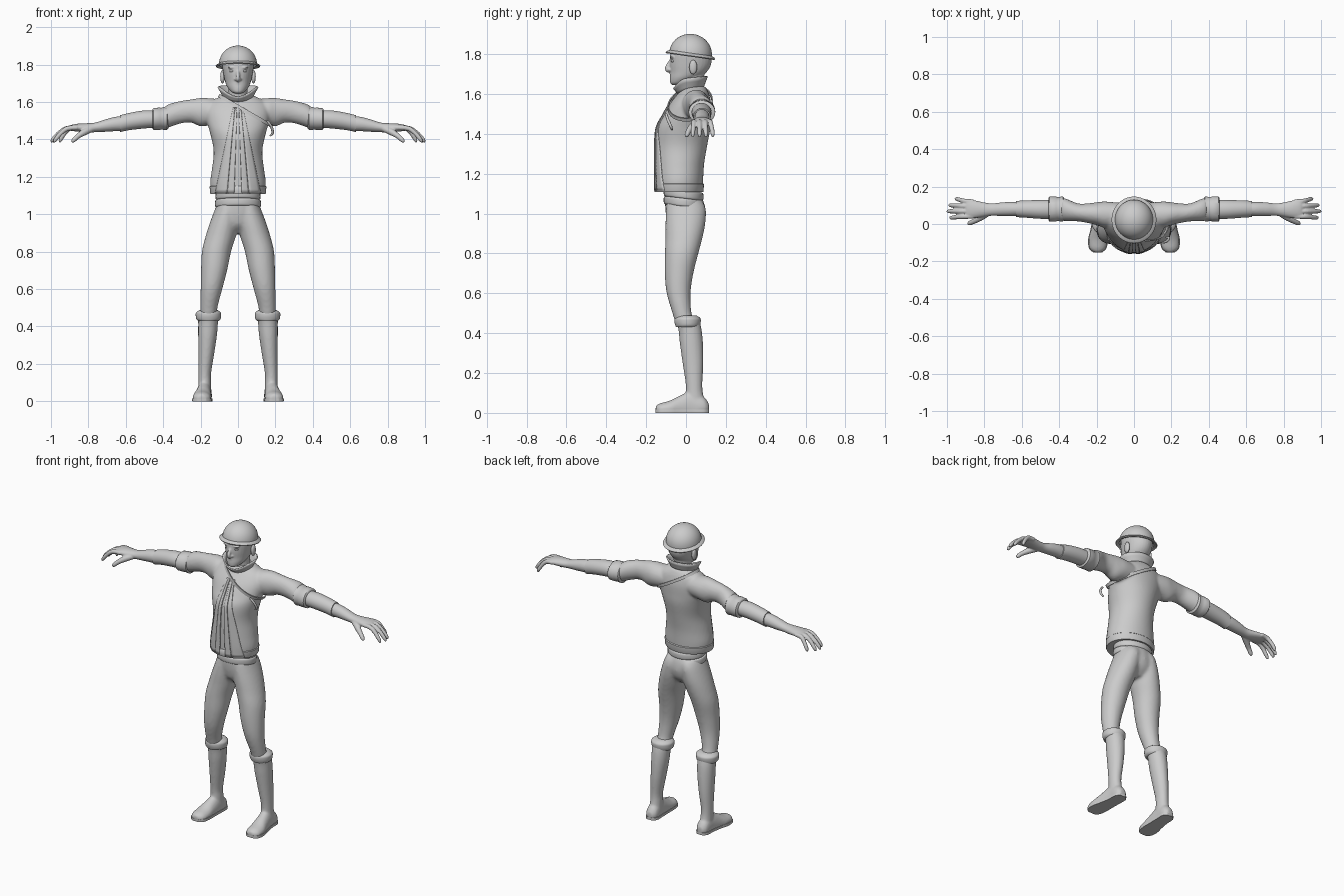
import bpy, bmesh, math
from mathutils import Vector, Matrix
from mathutils.bvhtree import BVHTree


def smooth_rows(rows, sub):
    """Catmull-Rom interpolation between section rows."""
    if sub < 2:
        return rows
    out = []
    for i in range(len(rows) - 1):
        p0, p1, p2, p3 = (rows[max(i - 1, 0)], rows[i], rows[i + 1], rows[min(i + 2, len(rows) - 1)])
        for k in range(sub):
            t = k / sub
            out.append([0.5 * (2 * b + (c - a) * t + (2 * a - 5 * b + 4 * c - d) * t * t
                               + (3 * b - a - 3 * c + d) * t ** 3) for a, b, c, d in zip(p0, p1, p2, p3)])
    return out + [rows[-1]]


def skin(bm, rings, caps=True, loop=False):
    vs = [[bm.verts.new(p) for p in r] for r in rings]
    n = len(vs[0])
    for i in range(len(vs) if loop else len(vs) - 1):
        a, b = vs[i], vs[(i + 1) % len(vs)]
        for j in range(n):
            bm.faces.new((a[j], a[(j + 1) % n], b[(j + 1) % n], b[j]))
    if caps and not loop:
        bm.faces.new(vs[0])
        bm.faces.new(vs[-1])


def loft(bm, rows, axis='z', mirror=False, n=32, sub=4, shear=0, zlim=(-9, 9), caps=True):
    """Each row: position on axis, centre u, centre v, radius u, radius v."""
    for s in ((1, -1) if mirror else (1,)):
        rings = []
        for t, u, v, ru, rv in smooth_rows(rows, sub):
            ring = []
            for k in range(n):
                a = 2 * math.pi * k / n
                p, q = u + ru * math.cos(a), v + rv * math.sin(a)
                x, y, z = {'z': (p, q, t), 'x': (t, p, q), 'y': (p, t, q)}[axis]
                ring.append((s * x, y, min(max(z + shear * y, zlim[0]), zlim[1])))
            rings.append(ring)
        skin(bm, rings, caps)


def tube(bm, pts, mirror=True, n=12):
    """Rounded tapering tube; each point is x, y, z, radius."""
    rows = smooth_rows(pts, 4)
    ps = [Vector(r[:3]) for r in rows]
    for s in ((1, -1) if mirror else (1,)):
        rings = []
        for i, r in enumerate(rows):
            d = ps[min(i + 1, len(ps) - 1)] - ps[max(i - 1, 0)]
            q = d.to_track_quat('Z', 'Y')
            ring = [ps[i] + q @ Vector((r[3] * math.cos(2 * math.pi * k / n), r[3] * math.sin(2 * math.pi * k / n), 0))
                    for k in range(n)]
            rings.append([(s * p.x, p.y, p.z) for p in ring])
        skin(bm, rings)


def ball(bm, c, r, mirror=False):
    for s in ((1, -1) if mirror else (1,)):
        m = Matrix.Translation((s * c[0], c[1], c[2])) @ Matrix.Diagonal((*r, 1))
        bmesh.ops.create_uvsphere(bm, u_segments=16, v_segments=10, radius=1, matrix=m)


def finish(bm, name, voxel=0, solid=0, relax=4):
    bmesh.ops.recalc_face_normals(bm, faces=bm.faces)
    me = bpy.data.meshes.new(name)
    bm.to_mesh(me)
    bm.free()
    ob = bpy.data.objects.new(name, me)
    bpy.context.collection.objects.link(ob)
    bpy.context.view_layer.objects.active = ob
    bpy.ops.object.select_all(action='DESELECT')
    ob.select_set(True)
    bpy.ops.object.shade_smooth_by_angle(angle=math.radians(45))
    if solid:
        m = ob.modifiers.new('Thickness', 'SOLIDIFY')
        m.thickness, m.offset = solid, 0
    if voxel:
        m = ob.modifiers.new('Blend', 'REMESH')
        m.mode, m.voxel_size, m.use_smooth_shade = 'VOXEL', voxel, True
        m = ob.modifiers.new('Relax', 'SMOOTH')
        m.factor, m.iterations = 0.5, relax
    return ob


def simple(name, rows, **kw):
    bm = bmesh.new()
    loft(bm, rows, **kw)
    return finish(bm, name)


# Trousers: pelvis and legs blended
bm = bmesh.new()
loft(bm, [(1.08, 0, -.012, .108, .092), (1.04, 0, -.005, .117, .1), (.99, 0, 0, .132, .1),
          (.94, 0, 0, .11, .085), (.9, 0, .005, .06, .045)])
loft(bm, [(.44, .158, .0, .045, .05), (.5, .156, -.02, .046, .048), (.6, .142, -.037, .058, .06),
          (.7, .128, -.035, .07, .072), (.8, .115, -.022, .078, .084), (.88, .093, -.01, .081, .093),
          (.95, .074, -.003, .078, .1), (1.02, .058, 0, .068, .1), (1.06, .05, -.005, .06, .09)], mirror=True)
finish(bm, 'trousers', voxel=.01)

# Boots
bm = bmesh.new()
loft(bm, [(.47, .158, .008, .056, .058), (.42, .16, .02, .053, .058), (.35, .163, .027, .05, .058),
          (.25, .17, .035, .042, .052), (.15, .178, .04, .034, .042), (.1, .178, .042, .034, .043),
          (.05, .178, .045, .036, .05), (.015, .178, .045, .035, .05)], mirror=True)
foot = [(.115, .178, .025, .018, .02), (.09, .178, .03, .037, .05), (.03, .18, .03, .039, .08),
        (-.03, .186, .025, .044, .062), (-.08, .192, .02, .05, .042), (-.13, .194, .018, .044, .03),
        (-.152, .194, .015, .02, .02)]
loft(bm, foot, axis='y', mirror=True, zlim=(.004, 1))
finish(bm, 'boots', voxel=.007, relax=3)
simple('boot_soles', [(y, u, .01, ru + .003, .05) for y, u, v, ru, rv in foot], axis='y', mirror=True, zlim=(0, .016))
simple('boot_cuffs', [(.43, .158, .008, .056, .058), (.44, .158, .008, .065, .062), (.458, .158, .008, .068, .066),
                      (.475, .158, .008, .066, .064), (.488, .158, .006, .048, .048)], mirror=True)

# Waist bands
for name, z, r in (('lower_belt', 1.055, .122), ('upper_belt', 1.095, .119)):
    simple(name, [(z - .021, 0, -.012, r - .008, .09), (z - .014, 0, -.012, r, .099),
                  (z + .014, 0, -.012, r, .099), (z + .021, 0, -.012, r - .008, .09)], shear=-.12)

# Jacket: body and short sleeves blended
body = [(1.115, 0, -.035, .144, .118), (1.17, 0, -.034, .149, .12), (1.25, 0, -.032, .138, .123),
        (1.34, 0, -.024, .13, .13), (1.43, 0, -.012, .148, .135), (1.49, 0, .005, .165, .121),
        (1.55, 0, .022, .172, .104), (1.595, 0, .035, .155, .082), (1.622, 0, .04, .11, .066),
        (1.64, 0, .04, .07, .055)]
bm = bmesh.new()
loft(bm, body, n=48)
loft(bm, [(.05, .05, 1.55, .06, .06), (.15, .05, 1.548, .07, .072), (.2, .055, 1.546, .061, .076),
          (.25, .058, 1.552, .052, .062), (.3, .062, 1.547, .048, .06), (.36, .075, 1.53, .059, .062),
          (.39, .08, 1.515, .063, .062)], axis='x', mirror=True)
jacket = finish(bm, 'jacket', voxel=.008)
simple('jacket_hem', [(1.108, 0, -.035, .147, .121), (1.112, 0, -.035, .149, .123),
                      (1.148, 0, -.034, .152, .124), (1.152, 0, -.034, .147, .12)], sub=1, n=48)
simple('sleeve_cuffs', [(.372, .08, 1.516, .056, .056), (.38, .08, 1.514, .067, .064), (.412, .08, 1.511, .064, .058),
                        (.416, .08, 1.511, .067, .06), (.452, .08, 1.509, .067, .058), (.457, .08, 1.509, .06, .052)],
       axis='x', mirror=True, sub=1)

# Front facings draped on the jacket
bpy.context.view_layer.update()
tree = BVHTree.FromObject(jacket, bpy.context.evaluated_depsgraph_get())
bm = bmesh.new()
for s in (1, -1):
    for (t0, t1), (b0, b1), lift in (((.005, .016), (.02, .055), .004), ((.017, .026), (.058, .12), .002)):
        grid = []
        for i in range(25):
            f = i / 24
            z, l, r = 1.57 - .455 * f, t0 + (b0 - t0) * f, t1 + (b1 - t1) * f
            row = []
            for k in range(5):
                x = s * (l + (r - l) * k / 4)
                hit = tree.ray_cast(Vector((x, -1, max(z, 1.135))), Vector((0, 1, 0)))[0]
                row.append(bm.verts.new((x, hit.y - lift, z)))
            grid.append(row)
        for a, b in zip(grid, grid[1:]):
            for k in range(4):
                bm.faces.new((a[k], a[k + 1], b[k + 1], b[k]))
finish(bm, 'jacket_facings', solid=.007)

# Shoulder strap following the torso: over one shoulder, under the other arm
bm = bmesh.new()
loft(bm, body, n=48)
tree = BVHTree.FromBMesh(bm)
bm.free()
c, u, v = Vector((.045, .0, 1.55)), Vector((.866, 0, -.5)), Vector((0, 1, 0))
w = u.cross(v).normalized() * .009
rings = []
for k in range(64):
    a = 2 * math.pi * k / 64
    d = u * math.cos(a) + v * math.sin(a)
    p = tree.ray_cast(c + d, -d)[0]
    p = p + d * (.006 + .012 * max(0, math.cos(a)) ** 6)
    rings.append([p - w, p + w, p + w + d * .006, p - w + d * .006])
bm = bmesh.new()
skin(bm, rings, loop=True)
finish(bm, 'shoulder_strap')
bm = bmesh.new()
tube(bm, [(.155, -.1, 1.50, .006), (.178, -.09, 1.47, .007), (.185, -.075, 1.435, .007), (.17, -.07, 1.42, .004)],
     mirror=False)
finish(bm, 'strap_end')

# Collar, open and flaring, higher at the sides and back
bm = bmesh.new()
rings = []
for f in (0, .35, .7, 1):
    ring = []
    for k in range(40):
        a = 2 * math.pi * k / 40
        y = math.sin(a)
        top = 1.682 + .008 * y - .045 * max(0, -y) ** 3
        ring.append(((.07 + .036 * f) * math.cos(a), .022 + (.06 + .024 * f) * y, 1.615 + (top - 1.615) * f + .012 * y * (1 - f)))
    rings.append(ring)
skin(bm, rings, caps=False)
finish(bm, 'collar', solid=.008)

# Forearms with glove cuff
simple('forearms', [(.43, .078, 1.509, .05, .045), (.5, .078, 1.507, .05, .048), (.58, .08, 1.496, .046, .046),
                    (.632, .08, 1.484, .043, .045)], axis='x', mirror=True)
bm = bmesh.new()
loft(bm, [(.62, .08, 1.485, .037, .04), (.66, .08, 1.482, .038, .038), (.71, .079, 1.474, .036, .033),
          (.76, .077, 1.465, .033, .026), (.8, .077, 1.462, .038, .025), (.85, .079, 1.463, .047, .022),
          (.89, .082, 1.462, .051, .016), (.905, .082, 1.458, .044, .01)], axis='x', mirror=True)
for y, end, tipy in ((.04, .985, .034), (.068, 1.0, .068), (.096, .99, .1), (.121, .955, .134)):
    l = end - .87
    tube(bm, [(.86, y, 1.463, .012), (.87 + l * .35, y, 1.459, .0135), (.87 + l * .65, (y + tipy) / 2, 1.436, .012),
              (.87 + l * .9, tipy, 1.403, .011), (end - .003, tipy, 1.388, .007), (end, tipy, 1.384, .002)])
tube(bm, [(.78, .06, 1.458, .018), (.82, .035, 1.44, .018), (.855, .015, 1.418, .014), (.88, .004, 1.395, .012),
          (.888, 0, 1.385, .004)])
finish(bm, 'hands', voxel=.0045, relax=2)

# Head, neck and face
bm = bmesh.new()
loft(bm, [(1.59, 0, .035, .055, .052), (1.64, 0, .032, .05, .052), (1.7, 0, .035, .05, .058)])
loft(bm, [(1.645, 0, -.052, .015, .015), (1.655, 0, -.038, .036, .041), (1.68, 0, -.01, .057, .071),
          (1.71, 0, .012, .069, .091), (1.75, 0, .022, .078, .104), (1.8, 0, .025, .085, .104),
          (1.84, 0, .025, .08, .095), (1.87, 0, .025, .05, .06)])
tube(bm, [(0, -.07, 1.775, .008), (0, -.084, 1.755, .009), (0, -.094, 1.732, .012), (0, -.09, 1.719, .011),
          (0, -.075, 1.716, .008)], mirror=False)
ball(bm, (.011, -.08, 1.722), (.009, .012, .008), True)
ball(bm, (.032, -.066, 1.785), (.024, .014, .007), True)
ball(bm, (0, -.068, 1.699), (.023, .014, .005))
ball(bm, (0, -.064, 1.689), (.019, .016, .006))
ball(bm, (0, -.058, 1.665), (.02, .022, .014))
finish(bm, 'head', voxel=.0045, relax=3)
bm = bmesh.new()
ball(bm, (.033, -.062, 1.766), (.014, .014, .008), True)
finish(bm, 'eyes')
bm = bmesh.new()
ball(bm, (.083, .036, 1.735), (.012, .02, .036), True)
finish(bm, 'ears')

# Helmet: turned dome with rolled brim, tilted back
bm = bmesh.new()
dome = [(.002, .1)] + [(.107 * math.sin(a), .1 * math.cos(a)) for a in [i * math.pi / 20 for i in range(1, 10)]]
profile = dome + [(.107, .004), (.121, -.003), (.126, -.009), (.122, -.014), (.104, -.008), (.1, .0), (.06, .07)]
loft(bm, [(z, 0, 0, r * .95, r) for r, z in profile], n=48, sub=1)
helmet = finish(bm, 'helmet')
helmet.location = (0, .023, 1.802)
helmet.rotation_euler = (math.radians(-8), 0, 0)
